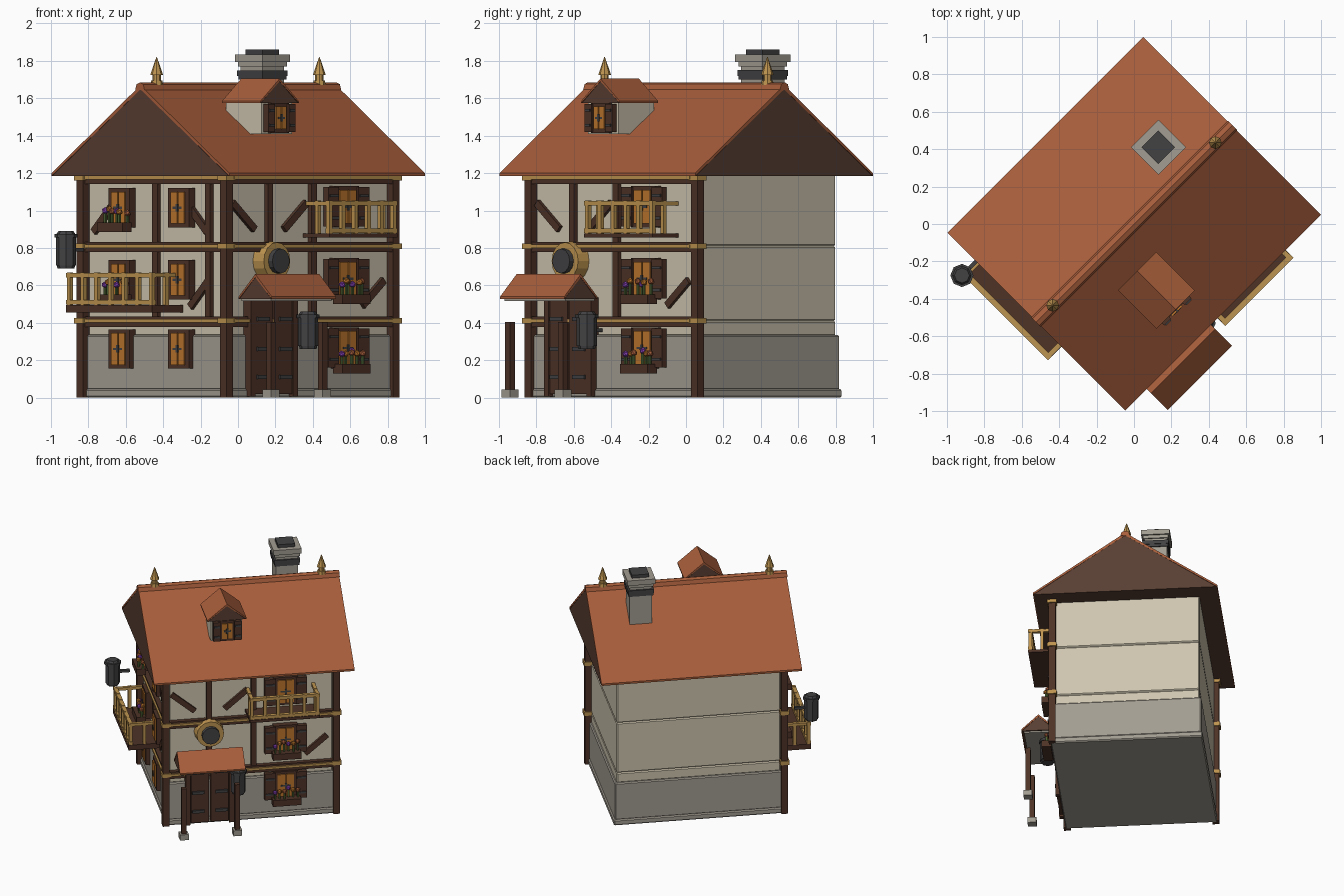
import bpy, bmesh, math, random
from mathutils import Matrix, Vector

random.seed(4)
cube = bpy.data.objects.get("Cube")
if cube:
    bpy.data.objects.remove(cube, do_unlink=True)


def material(name, *rgb):
    lin = [((c / 255 + 0.055) / 1.055) ** 2.4 for c in rgb] + [1]
    m = bpy.data.materials.new(name)
    m.use_nodes = True
    m.diffuse_color = lin
    m.node_tree.nodes["Principled BSDF"].inputs["Base Color"].default_value = lin
    return m


plaster = material("cream plaster", 206, 197, 175)
stone = material("grey stone", 163, 157, 146)
timber = material("dark timber", 78, 51, 39)
gable = material("brown boards", 88, 62, 50)
tile = material("terracotta tile", 168, 94, 59)
gold = material("golden wood", 190, 148, 80)
amber = material("amber glass", 190, 118, 45)
iron = material("dark iron", 66, 66, 68)
purple = material("purple petals", 130, 62, 175)
green = material("green stems", 75, 98, 50)

# House stands turned by an eighth; each facade frame has x right, y inward, z up
TURN = Matrix.Rotation(math.radians(45), 4, 'Z')
U, V = 0.605, 0.53
HOUSE = Matrix.Identity(4)
FRONT = Matrix.Translation((0, -V, 0))
SIDE = Matrix.Translation((-U, 0, 0)) @ Matrix.Rotation(math.radians(-90), 4, 'Z')


def finish(name, mat, bm, frame, bevel=0):
    bmesh.ops.recalc_face_normals(bm, faces=bm.faces)
    me = bpy.data.meshes.new(name)
    bm.to_mesh(me)
    bm.free()
    me.materials.append(mat)
    ob = bpy.data.objects.new(name, me)
    ob.matrix_world = TURN @ frame
    bpy.context.collection.objects.link(ob)
    if bevel:
        mod = ob.modifiers.new("bevel", 'BEVEL')
        mod.width = bevel
    return ob


def boxes(name, mat, frame, specs, bevel=0):
    """Each spec: x, y, z centre, x, y, z size and an optional tilt in degrees."""
    bm = bmesh.new()
    for x, y, z, sx, sy, sz, *tilt in specs:
        rot = Matrix.Rotation(math.radians(tilt[0] if tilt else 0), 4, 'Y')
        m = Matrix.Translation((x, y, z)) @ rot @ Matrix.Diagonal((sx, sy, sz, 1))
        bmesh.ops.create_cube(bm, size=1, matrix=m)
    return finish(name, mat, bm, frame, bevel)


def prism(name, mat, frame, profile, x0, x1):
    """Extrude a (y, z) profile along x."""
    bm = bmesh.new()
    face = bm.faces.new([bm.verts.new((x0, y, z)) for y, z in profile])
    new = bmesh.ops.extrude_face_region(bm, geom=[face])["geom"]
    bmesh.ops.translate(bm, vec=(x1 - x0, 0, 0),
                        verts=[g for g in new if isinstance(g, bmesh.types.BMVert)])
    return finish(name, mat, bm, frame)


def cones(name, mat, frame, centre, rings, segments=8, tip=None):
    """Stack of (bottom, top, lower radius, upper radius) rings on one axis."""
    bm = bmesh.new()
    base = Matrix.Translation(centre) @ (tip or HOUSE)
    for z0, z1, r0, r1 in rings:
        bmesh.ops.create_cone(bm, cap_ends=True, segments=segments, radius1=r0, radius2=r1,
                              depth=z1 - z0, matrix=base @ Matrix.Translation((0, 0, (z0 + z1) / 2)))
    return finish(name, mat, bm, frame)


def saddle(half, low, high, thick, middle=0):
    """Profile of a bent roof sheet and of the boards it covers."""
    sheet = [(-half, low), (0, high), (half, low), (half, low - thick), (0, high - thick * 1.5), (-half, low - thick)]
    body = [(-half + .005, low - thick), (0, high - thick * 1.4), (half - .005, low - thick)]
    return [[(y + middle, z) for y, z in p] for p in (sheet, body)]


# Walls
def wall(name, mat, z0, z1, grow=0):
    boxes(name, mat, HOUSE, [(0, 0, (z0 + z1) / 2, 2 * (U + grow), 2 * (V + grow), z1 - z0)], .008)


wall("plinth", stone, 0, .045, .024)
wall("ground_wall", stone, .04, .335, .015)
wall("ground_lintel_wall", plaster, .33, .41)
wall("middle_wall", plaster, .41, .81)
wall("upper_wall", plaster, .81, 1.2)

# Corner posts with golden collars
P, Q = U + .024, V + .012
corners = [(-P, -Q), (P, -Q), (-P, Q)]
boxes("corner_posts", timber, HOUSE, [(x, y, .59, .05, .05, 1.18) for x, y in corners])
levels = (.41, .81, 1.175)
boxes("post_collars", gold, HOUSE, [(x, y, z, .068, .068, .03) for x, y in corners for z in levels])

# Floor beams with golden strips
for frame, tag, length in ((FRONT, "front", 2 * U), (SIDE, "side", 2 * V)):
    boxes(tag + "_beams", timber, frame, [(0, -.012, z - .005, length, .045, .055) for z in levels])
    boxes(tag + "_beam_strips", gold, frame, [(0, -.022, z, length, .05, .018) for z in levels])

# Upright studs and diagonal braces
MID, TOP = .61, .99
boxes("front_studs", timber, FRONT, [(x, -.008, z, .04, .035, .4) for x in (-.31, .02) for z in (MID, TOP)])
boxes("side_studs", timber, SIDE, [(x, -.008, z, .04, .035, .4) for x in (0, .4) for z in (MID, TOP)])
boxes("front_braces", timber, FRONT, [(-.5, -.006, .97, .04, .03, .22, -50), (-.11, -.006, .97, .04, .03, .22, 50),
                                      (.48, -.006, .56, .04, .03, .21, 50)])
boxes("side_braces", timber, SIDE, [(.31, -.006, .96, .04, .03, .21, -45), (-.4, -.006, .96, .04, .03, .21, 45),
                                    (.33, -.006, .56, .04, .03, .21, 45)])


def window(name, frame, x, z, w=.13, h=.18, depth=-.02, shutters=0, flowers=False):
    boxes(name + "_frame", timber, frame, [(x, depth, z, w + .05, .05, h + .04)])
    boxes(name + "_glass", amber, frame, [(x + s * w / 4, depth - .025, z, w / 2 - .008, .018, h) for s in (-1, 1)])
    boxes(name + "_bars", iron, frame, [(x, depth - .03, z, .016, .018, .04),
                                        (x, depth - .03, z, w * .6, .012, .012)])
    if shutters:
        sides = [(x + s * (w + shutters + .02) / 2, s) for s in (-1, 1)]
        boxes(name + "_shutters", timber, frame, [(c, depth - .02, z, shutters, .035, h + .03) for c, s in sides])
        boxes(name + "_hinges", iron, frame, [(c, depth - .04, z + t * h / 3, shutters * .8, .01, .014)
                                              for c, s in sides for t in (-1, 1)])
    if flowers:
        low = z - h / 2 - .02
        boxes(name + "_flower_box", timber, frame, [(x, -.08, low, w + .08, .07, .05)])
        spots = [(x + (i - 2.5) * .034, -.08 + random.uniform(-.02, .02), low + random.uniform(.075, .1))
                 for i in range(6)]
        boxes(name + "_stems", green, frame, [(a, b, (c + low) / 2, .012, .012, c - low) for a, b, c in spots])
        for start, petal in enumerate((purple, amber, tile)):
            bm = bmesh.new()
            for spot in spots[start::3]:
                bmesh.ops.create_icosphere(bm, subdivisions=1, radius=.019, matrix=Matrix.Translation(spot))
            finish(name + "_blossoms", petal, bm, frame)


# Windows, one column on the front and two on the side
for storey, z in enumerate((.265, .635, 1.02)):
    window(f"front_window_{storey}", FRONT, .25, z, shutters=.08, flowers=storey < 2)
    for column, x in enumerate((-.25, .2)):
        window(f"side_window_{storey}_{column}", SIDE, x, z - .005, w=.11, h=.17,
               flowers=storey > 0 and column == 0)

# Main roof, ridge and finials
sheet, body = saddle(.672, 1.2, 1.67, .015)
prism("roof_tiles", tile, HOUSE, sheet, -.738, .742)
prism("roof_boards", gable, HOUSE, body, -.737, .741)
prism("ridge_cap", tile, HOUSE, [(-.035, 1.645), (-.025, 1.675), (0, 1.685), (.025, 1.675), (.035, 1.645)], -.742, .745)
for x in (-.615, .615):
    cones("roof_finial", gold, HOUSE, (x, 0, 0), [(1.67, 1.695, .034, .03), (1.69, 1.73, .022, .022),
                                                  (1.725, 1.82, .034, .002)])

# Chimney
cx, cy = .382, .198


def stack(name, mat, *layers):
    boxes(name, mat, HOUSE, [(cx, cy, (a + b) / 2, w, w, b - a) for a, b, w in layers])


stack("chimney_shaft", stone, (1.4, 1.8, .165))
stack("chimney_cap", stone, (1.77, 1.8, .185), (1.795, 1.835, .208))
stack("chimney_bands", iron, (1.7, 1.72, .182), (1.72, 1.75, .19))
stack("chimney_flue", iron, (1.83, 1.86, .127))

# Dormer, turned so its ridge runs front to back
dx = -.166
boxes("dormer_wall", plaster, HOUSE, [(dx, -.325, 1.5, .23, .27, .18)])
across = Matrix.Translation((dx, 0, 0)) @ Matrix.Rotation(math.radians(90), 4, 'Z')
sheet, body = saddle(.145, 1.585, 1.705, .01)
prism("dormer_tiles", tile, across, sheet, -.481, -.19)
prism("dormer_boards", gable, across, body, -.479, -.192)
window("dormer_window", Matrix.Translation((dx, -.46, 0)), 0, 1.495, w=.085, h=.12, depth=0, shutters=.05)

# Double door with frame and strap hinges
door = -.31
boxes("door_leaves", timber, FRONT, [(door + s * .073, -.025, .27, .132, .05, .5) for s in (-1, 1)])
boxes("door_frame", timber, FRONT, [(door + s * .16, -.02, .27, .035, .07, .53) for s in (-1, 1)])
boxes("door_straps", iron, FRONT, [(door + s * .085, -.055, z, .09, .014, .022) for s in (-1, 1) for z in (.11, .26, .42)])

# Porch on two posts
sheet, body = saddle(.125, .54, .66, .012, -.705)
prism("porch_tiles", tile, HOUSE, sheet, -.575, -.09)
prism("porch_boards", gable, HOUSE, body, -.573, -.092)
boxes("porch_ledge", stone, HOUSE, [(-.332, -.7, .523, .46, .22, .014)])
feet = [(-.54, -.79), (-.145, -.785)]
boxes("porch_posts", timber, HOUSE, [(x, y, .22, .036, .036, .37) for x, y in feet])
boxes("porch_footings", stone, HOUSE, [(x, y, .022, .064, .064, .044) for x, y in feet])

# Round sign above the porch
outward = Matrix.Rotation(math.radians(90), 4, 'X')
cones("sign_rim", gold, FRONT, (door, 0, .73), [(0, .075, .108, .1)], 16, outward)
cones("sign_disc", iron, FRONT, (door, 0, .73), [(.06, .105, .066, .066)], 12, outward)


def balcony(tag, frame, x0, x1, reach, floor, thick, count):
    mid, wide = (x0 + x1) / 2, x1 - x0
    boxes(tag + "_balcony_floor", timber, frame, [(mid, -reach / 2, floor - thick / 2, wide, reach, thick)])
    posts = [(x0 + .015 + i * (wide - .03) / (count - 1), -reach + .015) for i in range(count)]
    posts += [(x, -reach / 2) for x in (x0 + .015, x1 - .015)]
    boxes(tag + "_balusters", gold, frame, [(x, y, floor + .085, .024, .024, .18) for x, y in posts])
    rails = [(mid, -reach + .015, floor + h, wide, .03, .024) for h in (.015, .16)]
    rails += [(x, -reach / 2, floor + .16, .026, reach, .022) for x in (x0 + .015, x1 - .015)]
    boxes(tag + "_rails", gold, frame, rails)


balcony("front", FRONT, -.04, .475, .2, .878, .022, 6)
balcony("side", SIDE, -.46, .19, .235, .495, .04, 7)

# Hanging barrel lanterns
for x, y, z in ((-.845, .456, .69), (-.11, -.64, .26)):
    cones("lantern", iron, HOUSE, (x, y, z), [(0, .02, .045, .05), (.015, .17, .054, .054),
                                              (.165, .185, .062, .062), (.185, .2, .05, .04)])
    along = (x + .06, y, z + .1, .13, .02, .02) if x < -U else (x, y + .06, z + .1, .02, .13, .02)
    boxes("lantern_bracket", iron, HOUSE, [along])
